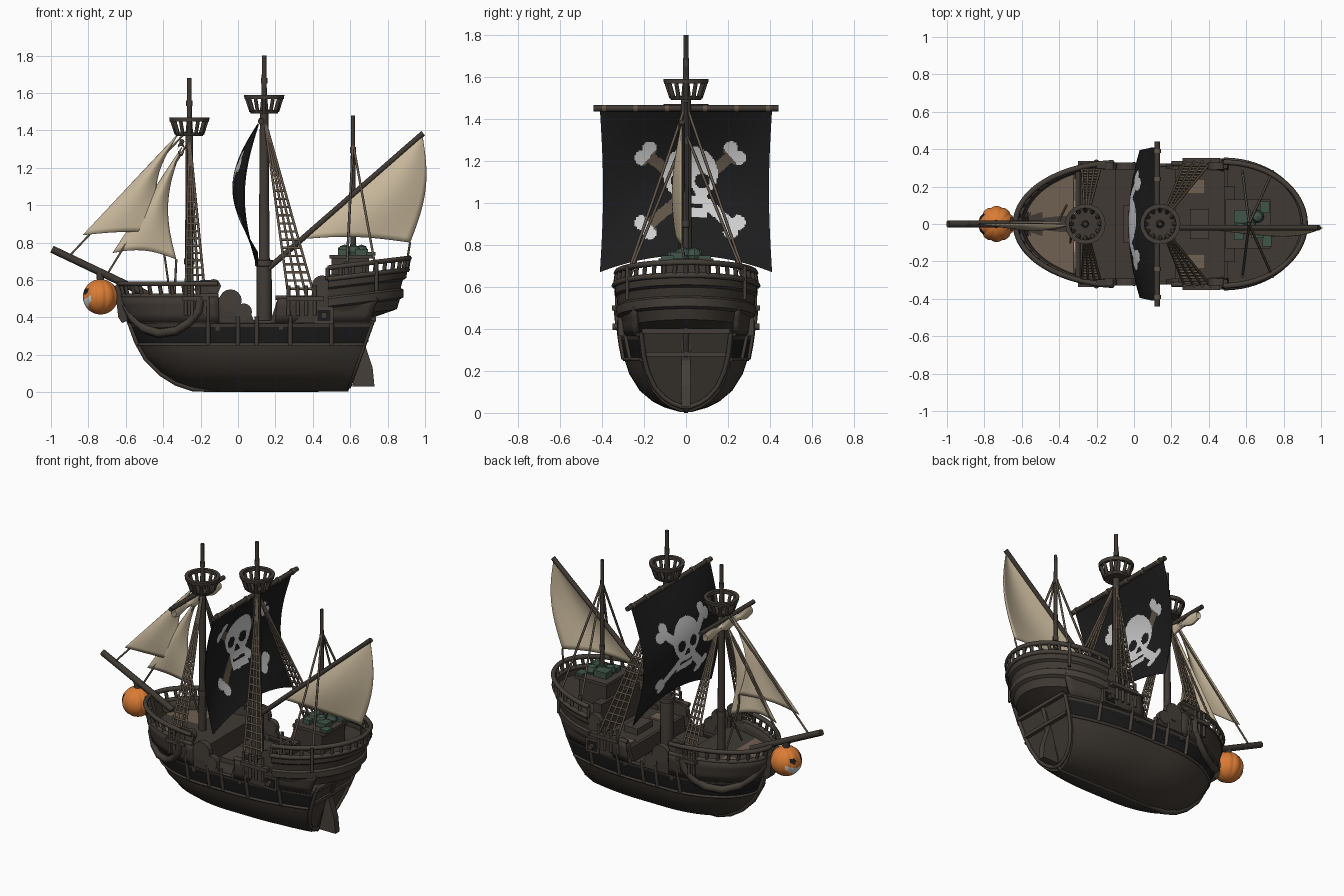
import bpy, bmesh
from math import sin, cos, pi, radians, hypot
from mathutils import Vector, Matrix

if "Cube" in bpy.data.objects:
    bpy.data.objects.remove(bpy.data.objects["Cube"])


def material(name, r, g, b):
    m = bpy.data.materials.new(name)
    m.use_nodes = True
    m.diffuse_color = (r, g, b, 1)
    m.node_tree.nodes["Principled BSDF"].inputs["Base Color"].default_value = (r, g, b, 1)
    return m


WOOD = material("dark wood", .05, .041, .033)
TRIM = material("trim wood", .06, .049, .04)
DECK = material("pale planks", .16, .115, .085)
BLACK = material("black cloth", .012, .012, .013)
ROPE = material("rope", .12, .092, .065)
CREAM = material("cream canvas", .58, .48, .33)
WHITE = material("bone white", .62, .62, .62)
ORANGE = material("pumpkin orange", .7, .2, .035)
GREEN = material("weathered green", .05, .09, .065)
smooth = []


def mesh(name, verts, faces, mats, rule=None, soft=True):
    me = bpy.data.meshes.new(name)
    me.from_pydata([tuple(v) for v in verts], [], faces)
    for m in (mats if isinstance(mats, list) else [mats]):
        me.materials.append(m)
    if rule:
        for p in me.polygons:
            p.material_index = rule(p.center)
    ob = bpy.data.objects.new(name, me)
    bpy.context.collection.objects.link(ob)
    if soft:
        smooth.append(ob)
    return ob


def grid(name, f, nu, nv, mats, rule=None, thick=0, cap=False):
    """Sheet through f(s, t) with s and t running 0..1."""
    verts = [f(i / nu, j / nv) for i in range(nu + 1) for j in range(nv + 1)]
    w = nv + 1
    faces = [(i * w + j, i * w + j + 1, i * w + w + j + 1, i * w + w + j)
             for i in range(nu) for j in range(nv)]
    if cap:
        faces.append(tuple(nu * w + j for j in range(w)))
    ob = mesh(name, verts, faces, mats, rule)
    if thick:
        mod = ob.modifiers.new("thickness", "SOLIDIFY")
        mod.thickness, mod.offset = thick, 0


def rods(name, paths, r, mat, res=1):
    cu = bpy.data.curves.new(name, "CURVE")
    cu.dimensions = "3D"
    cu.bevel_depth, cu.bevel_resolution, cu.use_fill_caps = r, res, True
    for path in paths:
        sp = cu.splines.new("POLY")
        sp.points.add(len(path) - 1)
        for q, p in zip(sp.points, path):
            q.co = (*p, 1)
    cu.materials.append(mat)
    bpy.context.collection.objects.link(bpy.data.objects.new(name, cu))


def boxes(name, items, mat):
    bm = bmesh.new()
    for c, s in items:
        bmesh.ops.create_cube(bm, size=1, matrix=Matrix.Translation(c) @ Matrix.Diagonal((*s, 1)))
    bm.to_mesh(mesh(name, [], [], mat, soft=False).data)
    bm.free()


def lathe(name, profile, c, mat, n=16):
    def f(s, t):
        r, z = profile[round(t * (len(profile) - 1))]
        return c[0] + r * cos(2 * pi * s), c[1] + r * sin(2 * pi * s), c[2] + z
    grid(name, f, n, len(profile) - 1, mat)


def prism(name, pts, y, half, mat):
    n = len(pts)
    verts = [(x, y + d, z) for d in (-half, half) for x, z in pts]
    faces = [tuple(range(n)), tuple(range(2 * n - 1, n - 1, -1))]
    faces += [(i, i + n, (i + 1) % n + n, (i + 1) % n) for i in range(n)]
    mesh(name, verts, faces, mat, soft=False)


def table(t, pts):
    for (a, p), (b, q) in zip(pts, pts[1:]):
        if t <= b:
            return p + (q - p) * max(0, t - a) / (b - a)
    return pts[-1][1]


# Hull shape: stem rake, stern rake and half width
STEM = [(0, -.12), (.02, -.24), (.05, -.33), (.1, -.41), (.18, -.49), (.27, -.54), (.38, -.58), (.6, -.64)]
BEAM = [(0, .03), (.02, .1), (.05, .16), (.1, .22), (.18, .27), (.27, .3), (.38, .315), (.6, .33)]
LEVELS = [0, .02, .05, .1, .14, .18, .22, .25, .26, .345, .355, .38]


def hull(u, z, side):
    a, b = table(z, STEM), .58 + .36 * z
    g = (1 - (1 - u / .4) ** 2) ** .5 if u < .4 else 1 - .27 * max(0, (u - .6) / .4) ** 2
    return Vector((a + (b - a) * u, side * table(z, BEAM) * g, z + .005))


def at(x, z, side, out=0):
    a, b = table(z, STEM), .58 + .36 * z
    p = hull(min(1, max(0, (x - a) / (b - a))), z, side)
    return p + Vector((0, side * out, 0))


section = [(z, 1) for z in reversed(LEVELS)] + [(z, -1) for z in LEVELS]
grid("hull", lambda s, t: hull(s ** 1.7, *section[round(t * (len(section) - 1))]), 40,
     len(section) - 1, [WOOD, BLACK], lambda c: int(.258 < c.z < .352 and c.x < .7), cap=True)


def deck(name, z, u0, u1, mats, rule=None):
    def f(s, t):
        p = hull(u0 + (u1 - u0) * s, z, 1)
        return p.x, p.y * (2 * t - 1), z
    grid(name, f, 24, 12, mats, rule)


deck("waist_deck", .33, .3, .7, WOOD)
deck("forecastle_deck", .45, .005, .37, [WOOD, DECK], lambda c: int(c.x < -.33 and abs(c.y) > .05))
deck("quarter_deck", .43, .62, .99, WOOD)
boxes("bulkheads", [((-.11, 0, .39), (.02, .62, .12)), ((.23, 0, .385), (.02, .62, .1)),
                    ((.49, 0, .48), (.02, .62, .19))], WOOD)
boxes("deck_hatches", [((0, 0, .345), (.12, .2, .03)), ((.35, 0, .45), (.1, .16, .04))], TRIM)
boxes("deck_planks", [((.32, s * .2, .435), (.12, .08, .01)) for s in (-1, 1)], DECK)


# Bulwarks, wales and caps
def bow_strip(z0, z1):
    return lambda s, t: hull(.37 * (2 * s - 1) ** 2, z0 + (z1 - z0) * t, 1 if s > .5 else -1)


def bow_line(z, u1=.37, n=40):
    return [hull(u1 * (i / n) ** 2, z, 1 if i > 0 else -1) for i in range(-n, n + 1)]


grid("bow_bulwark", bow_strip(.37, .51), 50, 3, WOOD, thick=.025)
rods("bow_rails", [bow_line(.51), bow_line(.575)], .015, TRIM)
rods("bow_balusters", [[hull(u, .5, s), hull(u, .575, s)] for s in (-1, 1)
                       for u in (.004, .02, .045, .075, .11, .15, .195, .24, .29)], .011, WOOD)
WAIST_STEP = [(-.12, .37), (-.12, .5), (-.04, .53), (.02, .46), (.07, .42), (.09, .37)]
QUARTER_STEP = [(.17, .37), (.2, .46), (.24, .51), (.39, .51), (.42, .6), (.5, .62), (.5, .37)]
RAIL_END = [(-.2, .52), (-.2, .6), (-.11, .6), (-.09, .57), (-.11, .52)]
for side, word in ((-1, "right"), (1, "left")):
    grid(word + "_quarter_bulwark", lambda s, t: hull(.6 + .39 * s, .37 + .13 * t, side), 14, 3, WOOD, thick=.025)
    rods(word + "_wales", [[hull((i / 30) ** 1.7, z, side) for i in range(31)] for z in (.25, .37)], .01, TRIM)
    rods(word + "_quarter_cap", [[at(.2 + .03 * i, .5, side) for i in range(11)]], .014, TRIM)
    # Sweeping timber that hangs off the bow
    sweep = [(-.64, .57), (-.61, .47), (-.56, .39), (-.5, .335), (-.42, .31), (-.33, .325), (-.26, .37), (-.21, .43), (-.2, .5)]
    rods(word + "_bow_sweep", [[at(x, z, side, .008) for x, z in sweep]], .025, TRIM)
    rods(word + "_ribs", [[at(x, z, side, .004) for z in (.25, .32, .38, top)] for x, top in
                          ((-.16, .5), (0, .4), (.1, .4), (.28, .5), (.5, .5))], .012, TRIM)
    # Stepped bulwark ends with rounded scrolls
    for k, step in enumerate((WAIST_STEP, QUARTER_STEP, RAIL_END)):
        prism(f"{word}_step_{k}", step, side * .31, .013, WOOD)
    for k, (x, z, r) in enumerate([(-.04, .49, .06), (.03, .43, .045), (.25, .46, .05), (.45, .57, .055), (-.13, .57, .035)]):
        disc = [(x + r * cos(a * pi / 8), z + r * sin(a * pi / 8)) for a in range(16)]
        prism(f"{word}_scroll_{k}", disc, side * .31, .018, TRIM)
    # Gun port and barrel
    boxes(word + "_gun_port_frame", [((.46, side * .305, .41), (.1, .04, .09))], TRIM)
    boxes(word + "_gun_port", [((.46, side * .324, .41), (.07, .008, .06))], BLACK)
    rods(word + "_gun", [[(.46, side * .3, .41), (.46, side * .35, .41)]], .018, TRIM)
    boxes(word + "_chain_shelf", [((-.23, side * .318, .5), (.14, .04, .025)), ((.36, side * .33, .5), (.2, .045, .025))], TRIM)

# Keel, stem, stern post and rudder
keel = [(x, 0, z) for z, x in reversed(STEM)] + [(.58, 0, .015), (.735, 0, .45)]
rods("keel", [[(x, y, max(z, .016)) for x, y, z in keel]], .018, TRIM)
prism("stem_head", [(-.66, .57), (-.6, .58), (-.55, .4), (-.62, .37), (-.64, .4)], 0, .035, WOOD)
prism("rudder", [(.61, .03), (.73, .03), (.72, .13), (.68, .25), (.72, .4), (.7, .4)], 0, .022, TRIM)
frame = [hull(1, z, s) * .93 + Vector((.055, 0, .025)) for z, s in section]
rods("transom_frame", [frame], .012, TRIM)
boxes("transom_beams", [((.585 + .36 * z, 0, z), (.025, w, .022)) for z, w in ((.28, .38), (.39, .42))], TRIM)


# Stern castle
def ring(a, z, rx, ry):
    x = rx * cos(a)
    return Vector((.48 + x, ry * sin(a), z + .12 * x))


SIDES = [(.37, .24, .23), (.4, .37, .29), (.45, .385, .31), (.46, .405, .33), (.5, .405, .335),
         (.51, .39, .325), (.55, .4, .33), (.56, .42, .34), (.6, .425, .34)]
grid("stern_castle", lambda s, t: ring(pi * (s - .5), *SIDES[round(t * 8)]), 36, 8, [WOOD, TRIM],
     lambda c: int(.45 < c.z - .12 * (c.x - .48) < .505))
grid("poop_deck", lambda s, t: ring(pi * (s - .5), .56, .41 * t, .335 * t), 30, 3, WOOD)
grid("stern_underside", lambda s, t: ring(pi * (s - .5), .37, .24 * t, .23 * t), 30, 2, WOOD)
arc = [pi * (i / 40 - .5) for i in range(41)]
rods("stern_rails", [[ring(a, .605, .425, .34) for a in arc], [ring(a, .665, .435, .33) for a in arc]], .015, TRIM)
rods("stern_balusters", [[ring(a, .6, .425, .34), ring(a, .665, .435, .33)] for a in arc[::2]], .011, WOOD)
boxes("cabin", [((.6, 0, .65), (.2, .24, .15)), ((.51, 0, .6), (.06, .4, .06))], WOOD)
boxes("cabin_roof", [((.61, 0, .725), (.24, .26, .02))], TRIM)
boxes("stern_cargo", [((.58, .04, .755), (.09, .07, .04)), ((.66, -.04, .75), (.07, .07, .03)),
                      ((.56, -.06, .75), (.05, .05, .03)), ((.7, .09, .74), (.05, .06, .02)),
                      ((.71, -.09, .74), (.05, .06, .02))], GREEN)
for k, (x, y) in enumerate([(.62, -.01), (.66, .04), (.57, -.02)]):
    lathe(f"cargo_sack_{k}", [(0, .055), (.025, .045), (.035, .015), (.03, 0)], (x, y, .735), GREEN, 10)


# Masts and lookouts
def mast(name, x, profile, nest):
    lathe(name, profile + [(0, profile[-1][1])], (x, 0, 0), WOOD, 12)
    r, z = profile[1]
    bands = [(r * .6, z - .02), (r * 1.25, z - .015), (r * 1.25, z + .015), (r * .6, z + .02)]
    lathe(name + "_band", bands, (x, 0, 0), TRIM, 12)
    if nest:
        lathe(name + "_lookout_floor", [(.01, 0), (.072, 0), (.08, .018), (.01, .018)], (x, 0, nest), WOOD)
        lathe(name + "_lookout_rim", [(.085, .078), (.105, .078), (.108, .1), (.085, .1), (.085, .078)], (x, 0, nest), TRIM, 20)
        rods(name + "_lookout_posts", [[(x + q * cos(a), q * sin(a), nest + z) for q, z in ((.07, .01), (.096, .09))]
                                       for a in (k * pi / 6 for k in range(12))], .011, WOOD)


mast("fore_mast", -.26, [(.024, .4), (.023, .7), (.02, 1.38), (.013, 1.48), (.012, 1.68)], 1.37)
mast("main_mast", .14, [(.042, .3), (.04, .69), (.029, .72), (.023, 1.5), (.014, 1.6), (.012, 1.8)], 1.49)
mast("mizzen_mast", .615, [(.016, .65), (.014, .9), (.012, 1.3), (.01, 1.48)], 0)
rods("mast_joints", [[(x, 0, z), (x, 0, z + .03)] for x, z in ((.14, 1.65), (-.26, 1.53), (.615, 1.28))], .017, TRIM)
rods("bowsprit", [[(-.995, 0, .765), (-.48, 0, .52)]], .02, WOOD, 2)
rods("main_yard", [[(.125, -.44, 1.45), (.125, .44, 1.45)]], .015, WOOD, 2)
rods("fore_yard", [[(-.3, -.28, 1.34), (-.3, .28, 1.34)]], .014, WOOD, 2)
rods("mizzen_yard", [[(.16, -.02, .66), (.99, -.02, 1.385)]], .015, WOOD, 2)
rods("yard_lashings", [[(.125, y, 1.45), (.125, y + .02, 1.45)] for y in (-.4, -.25, -.1, .08, .23, .38)], .02, ROPE)
grid("furled_sail", lambda s, t: (-.305 + .018 * cos(2 * pi * t), .48 * (s - .5),
                                  1.3 + (.028 + .012 * sin(16 * s)) * sin(2 * pi * t)), 24, 10, CREAM)


# Black square sail with a painted skull and crossed bones
def square_sail(shift):
    def f(s, t):
        k = 2 * s - 1
        low = .67 + .08 * (1 - k * k)
        return (.11 + shift - .135 * sin(pi * t) * (1 - .45 * k * k) - .01 * t,
                k * (.41 - .015 * sin(pi * t)), 1.445 + (low - 1.445) * t)
    return f


def emblem(c, aft):
    y, z = c.y - .02, c.z - 1.06
    head = hypot(y, z - .08) < .13 or (abs(y) < .08 and -.13 < z < 0)
    if head:
        hole = hypot(abs(y) - .058, z - .045) < .036 or (abs(y) < .022 - (z + .01) * .5 and -.025 < z < .015)
        teeth = (abs(z + .075) < .008 and abs(y) < .06)
        return 0 if hole or teeth else 1
    for s in (-1, 1):
        along, off = (s * y * .77 + z * .64), abs(z * .77 - s * y * .64)
        knob = hypot(abs(along) - .275, off - .028) < .036
        if knob or (off < .026 and abs(along) < .27):
            return 2 if aft and abs(along) < .25 and (s > 0 or along > 0) else 1
    return 0


for word, shift in (("front", 0), ("back", .006)):
    grid("main_sail_" + word, square_sail(shift), 120, 110, [BLACK, WHITE, ROPE],
         lambda c: emblem(c, shift > 0))


# Triangular sails
def tri_sail(name, a, b, c, y, belly, leech, foot):
    a, b, c = (Vector((p[0], y, p[1])) for p in (a, b, c))

    def f(s, t):
        p = a.lerp(b.lerp(c, t), s)
        return p + Vector((leech * sin(pi * s) * t, belly * sin(pi * t) * sin(pi * s * .8), foot * sin(pi * t) * s * s))
    grid(name, f, 20, 16, CREAM, thick=.005)


tri_sail("outer_jib", (-.32, 1.38), (-.83, .84), (-.39, .855), 0, -.035, -.08, .01)
tri_sail("inner_jib", (-.3, 1.31), (-.67, .745), (-.33, .71), .01, -.04, -.06, .03)
tri_sail("mizzen_sail", (.985, 1.375), (.35, .82), (.92, .80), -.02, -.045, .05, .02)


# Rigging
def shrouds(name, top, xs, y, z):
    lines, top = [], Vector(top)
    for side in (-1, 1):
        feet = [Vector((x, side * y, z)) for x in xs]
        lines += [[p, top] for p in feet]
        if len(xs) > 3:
            lines += [[p.lerp(top, k / 22) for p in feet] for k in range(1, 17)]
    rods(name, lines, .007, ROPE)
    rods(name + "_tackle", [[(x, s * y, z - .1), (x, s * y, z + .06)] for x in xs for s in (-1, 1)], .01, TRIM)


shrouds("fore_shrouds", (-.26, 0, 1.37), [-.28, -.245, -.21, -.175], .318, .51)
shrouds("main_shrouds", (.14, 0, 1.47), [.27, .32, .365, .41], .33, .51)
shrouds("mizzen_shrouds", (.615, 0, 1.33), [.58, .74], .28, .64)
rods("stays", [[(-.27, 0, 1.4), (-.9, 0, .73)], [(-.27, 0, 1.33), (-.7, 0, .63)],
               [(-.39, 0, .855), (-.4, .02, .78), (-.36, .1, .5)], [(-.33, .01, .71), (-.34, -.1, .5)],
               [(.92, -.02, .8), (.9, 0, .68)]], .006, ROPE)


# Carved pumpkin under the bowsprit
def pumpkin(s, t):
    a, b = 2 * pi * s, pi * t
    r = .096 * (1 - .05 * abs(cos(5 * a)) ** 6)
    return -.735 + r * sin(b) * cos(a), r * sin(b) * sin(a), .51 + .094 * cos(b)


def carving(c):
    y, z = abs(c.y), c.z - .51
    if c.x > -.75:
        return 0
    if hypot(y - .04, z - .03) < .017:
        return 2
    return int(y < .08 and -.06 + 6 * y * y < z < -.018 + 4 * y * y)


grid("pumpkin", pumpkin, 80, 50, [ORANGE, WHITE, BLACK], carving)
rods("pumpkin_mount", [[(-.66, 0, .5), (-.58, 0, .45)], [(-.735, 0, .595), (-.74, 0, .64)]], .022, WOOD)

# Smooth shading with crisp edges
bpy.ops.object.select_all(action="DESELECT")
for ob in smooth:
    ob.select_set(True)
bpy.context.view_layer.objects.active = smooth[0]
bpy.ops.object.shade_smooth_by_angle(angle=radians(35))
